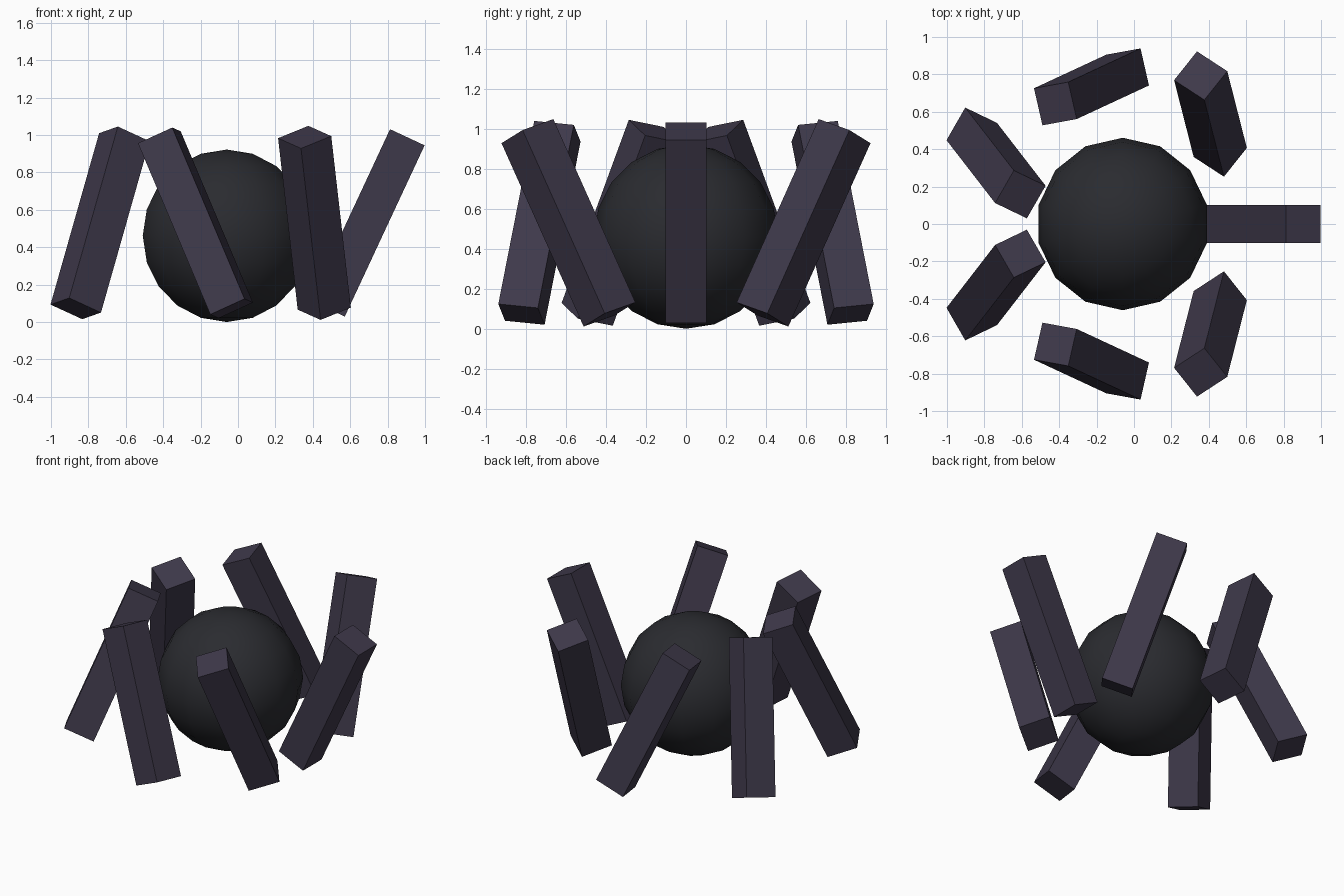
import bpy
from math import sin, cos, tau, radians

if "Cube" in bpy.data.objects:
    bpy.data.objects.remove(bpy.data.objects["Cube"])

CX = -0.06          # axis of the ring
COUNT = 7
RING = 0.752
TILT = radians(25)


def material(name, rgb):
    m = bpy.data.materials.new(name)
    m.diffuse_color = (*rgb, 1)
    m.use_nodes = True
    m.node_tree.nodes["Principled BSDF"].inputs["Base Color"].default_value = m.diffuse_color
    return m


dark = material("dark_core", (0.023, 0.024, 0.029))
violet = material("dark_violet", (0.048, 0.040, 0.068))

# Central ball
bpy.ops.mesh.primitive_uv_sphere_add(segments=14, ring_count=10, radius=0.461,
                                     location=(CX, 0, 0.461))
ball = bpy.context.object
ball.name = "core_ball"
ball.data.materials.append(dark)
bpy.ops.object.shade_smooth()

# Ring of tilted square bars, each one twisted further round the ring
for i in range(COUNT):
    a = tau * i / COUNT
    bpy.ops.mesh.primitive_cube_add(
        size=1,
        location=(CX + RING * cos(a), RING * sin(a), 0.53),
        rotation=(-TILT * sin(a), TILT * cos(a), a))
    bar = bpy.context.object
    bar.name = f"tilted_bar_{i + 1}"
    bar.scale = (0.204, 0.204, 1.01)
    bar.data.materials.append(violet)
